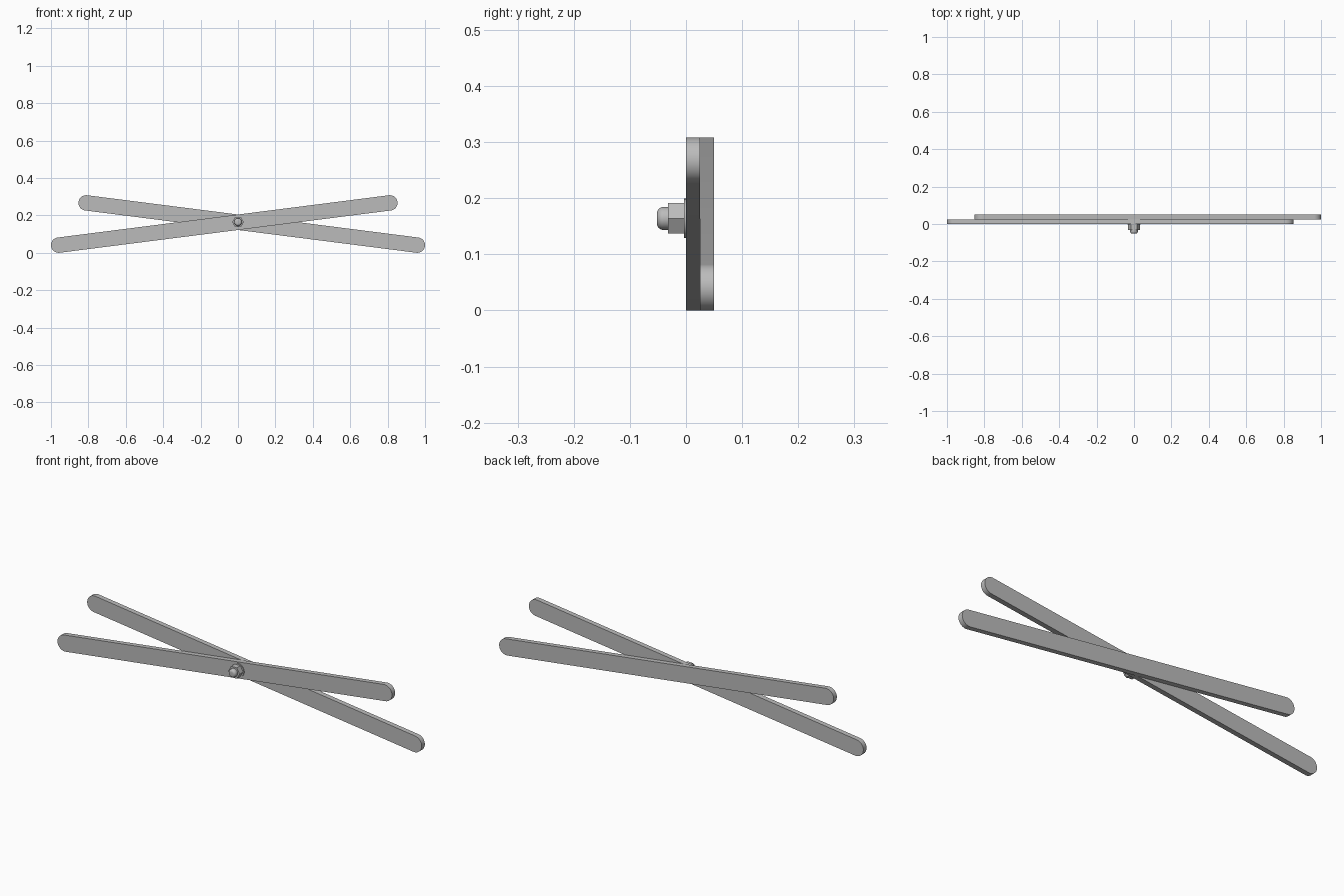
import bpy
import bmesh
from math import atan2, cos, sin, pi, radians

if "Cube" in bpy.data.objects:
    bpy.data.objects.remove(bpy.data.objects["Cube"])

PIVOT_Z = 0.164
RADIUS = 0.041

steel = bpy.data.materials.new("steel grey")
steel.use_nodes = True
grey = (0.5, 0.5, 0.5, 1)
steel.diffuse_color = grey
steel.node_tree.nodes["Principled BSDF"].inputs["Base Color"].default_value = grey


def finish(name, bm):
    bmesh.ops.recalc_face_normals(bm, faces=bm.faces)
    mesh = bpy.data.meshes.new(name)
    bm.to_mesh(mesh)
    bm.free()
    mesh.materials.append(steel)
    obj = bpy.data.objects.new(name, mesh)
    bpy.context.collection.objects.link(obj)
    bpy.ops.object.select_all(action="DESELECT")
    obj.select_set(True)
    bpy.context.view_layer.objects.active = obj
    bpy.ops.object.shade_smooth_by_angle(angle=radians(30))
    return obj


def prism(name, outline, y0, y1):
    """Extrude an x, z outline along y."""
    bm = bmesh.new()
    face = bm.faces.new([bm.verts.new((x, y0, z)) for x, z in outline])
    new = bmesh.ops.extrude_face_region(bm, geom=[face])["geom"]
    verts = [v for v in new if isinstance(v, bmesh.types.BMVert)]
    bmesh.ops.translate(bm, verts=verts, vec=(0, y1 - y0, 0))
    return finish(name, bm)


def circle(radius, count):
    return [(radius * cos(2 * pi * i / count),
             PIVOT_Z + radius * sin(2 * pi * i / count)) for i in range(count)]


def bar(name, side, y0, y1):
    """Flat bar with round ends, low at -side and high at +side."""
    low, high = (-1 + RADIUS, RADIUS), (0.853 - RADIUS, 0.308 - RADIUS)
    tilt = atan2(high[1] - low[1], high[0] - low[0])
    outline = []
    for (cx, cz), start in ((high, tilt - pi / 2), (low, tilt + pi / 2)):
        for i in range(25):
            a = start + pi * i / 24
            outline.append((side * (cx + RADIUS * cos(a)), cz + RADIUS * sin(a)))
    return prism(name, outline, y0, y1)


# Crossed bars
bar("front_bar", 1, 0, 0.025)
bar("back_bar", -1, 0.025, 0.05)

# Washer and hex nut
prism("washer", circle(0.035, 48), -0.004, 0)
prism("hex_nut", circle(0.0315, 6), -0.032, -0.004)

# Rounded bolt end, a profile of (radius, y) turned about the y axis
fillet = 0.012
profile = [(0.0205, -0.03)]
profile += [(0.0085 + fillet * cos(a), -0.04 - fillet * sin(a))
            for a in (pi / 2 * i / 8 for i in range(9))]
bm = bmesh.new()
rings = [[bm.verts.new((x, y, z)) for x, z in circle(r, 32)] for r, y in profile]
for a, b in zip(rings, rings[1:]):
    for i in range(32):
        j = (i + 1) % 32
        bm.faces.new((a[i], a[j], b[j], b[i]))
bm.faces.new(rings[0])
bm.faces.new(rings[-1])
finish("bolt_end", bm)
